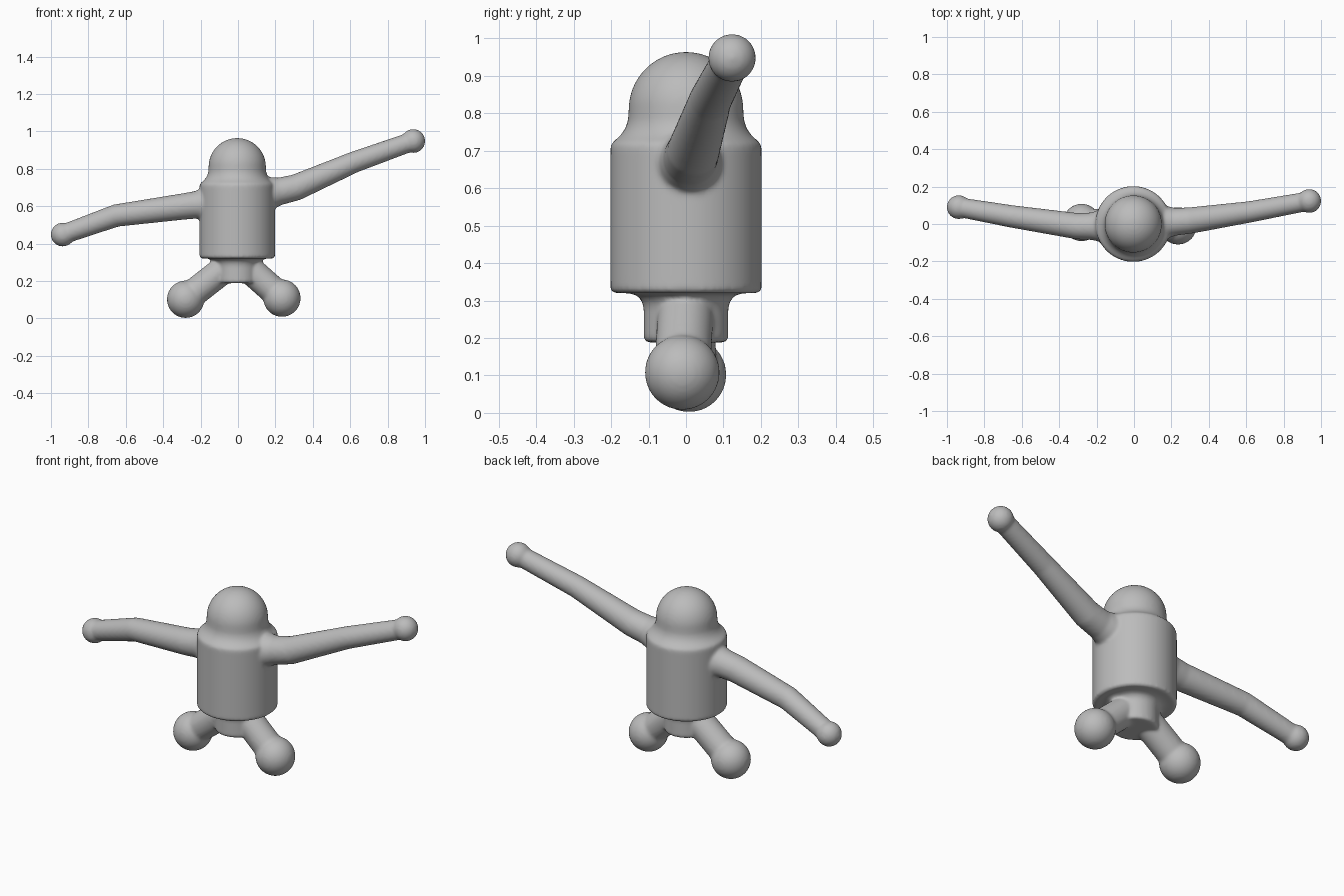
import bpy, bmesh, math
from mathutils import Matrix, Vector

old = bpy.data.objects.get("Cube")
if old:
    bpy.data.objects.remove(old)

clay = bpy.data.materials.new("plain grey")
clay.use_nodes = True
grey = (0.5, 0.5, 0.5, 1)
clay.diffuse_color = grey
clay.node_tree.nodes["Principled BSDF"].inputs["Base Color"].default_value = grey


def finish(name, bm):
    bmesh.ops.recalc_face_normals(bm, faces=bm.faces)
    mesh = bpy.data.meshes.new(name)
    bm.to_mesh(mesh)
    bm.free()
    mesh.materials.append(clay)
    ob = bpy.data.objects.new(name, mesh)
    bpy.context.collection.objects.link(ob)
    return ob


def lathe(name, profile, x):
    """Revolve (radius, height) points about an upright axis."""
    bm = bmesh.new()
    vs = [bm.verts.new((x + r, 0, z)) for r, z in profile]
    edges = [bm.edges.new(pair) for pair in zip(vs, vs[1:])]
    bmesh.ops.spin(bm, geom=vs + edges, cent=(x, 0, 0), axis=(0, 0, 1),
                   angle=math.tau, steps=96, use_merge=True)
    bmesh.ops.remove_doubles(bm, verts=bm.verts, dist=1e-5)
    return finish(name, bm)


def limb(name, points, end_radius):
    """Tapered rounded segments through (x, y, z, radius) points, with a ball end."""
    bm = bmesh.new()
    for a, b in zip(points, points[1:]):
        p, q = Vector(a[:3]), Vector(b[:3])
        turn = (q - p).to_track_quat("Z", "Y").to_matrix().to_4x4()
        bmesh.ops.create_cone(bm, cap_ends=True, segments=48, radius1=a[3], radius2=b[3],
                              depth=(q - p).length,
                              matrix=Matrix.Translation((p + q) / 2) @ turn)
    balls = [(p, p[3]) for p in points[2:-1]] + [(points[-1], end_radius)]
    for p, r in balls:
        bmesh.ops.create_uvsphere(bm, u_segments=48, v_segments=24, radius=r,
                                  matrix=Matrix.Translation(p[:3]))
    return finish(name, bm)


# Pelvis, barrel body, neck fillet and domed head in one turned profile
head_r, head_z = 0.153, 0.811
profile = [(0, 0.188), (0.105, 0.188), (0.113, 0.196), (0.113, 0.28), (0.118, 0.3),
           (0.132, 0.315), (0.155, 0.32), (0.192, 0.32), (0.202, 0.328),
           (0.202, 0.708), (0.199, 0.72), (0.19, 0.728), (0.175, 0.741),
           (0.163, 0.758), (0.155, 0.78)]
for i in range(25):
    t = math.pi / 2 * i / 24
    profile.append((head_r * math.cos(t), head_z + head_r * math.sin(t)))
torso = lathe("torso_and_head", profile, -0.004)

# Arms: flared shoulder, sleeve, elbow, wrist, ball hand
left_arm = limb("left_arm", [(0.17, 0.01, 0.67, 0.088), (0.225, 0.012, 0.68, 0.073),
                             (0.31, 0.02, 0.70, 0.07), (0.62, 0.065, 0.835, 0.057),
                             (0.937, 0.123, 0.948, 0.051)], 0.064)
right_arm = limb("right_arm", [(-0.17, -0.01, 0.612, 0.088), (-0.23, -0.012, 0.606, 0.073),
                               (-0.3, -0.012, 0.597, 0.07), (-0.65, 0.04, 0.55, 0.06),
                               (-0.937, 0.09, 0.448, 0.052)], 0.064)

# Legs with ball feet
left_leg = limb("left_leg", [(0.03, 0, 0.29, 0.075), (0.235, -0.01, 0.108, 0.075)], 0.1)
right_leg = limb("right_leg", [(-0.04, 0, 0.29, 0.075), (-0.28, 0.008, 0.102, 0.075)], 0.1)

# Fuse the parts into one softly blended body
bpy.ops.object.select_all(action="DESELECT")
for ob in (torso, left_arm, right_arm, left_leg, right_leg):
    ob.select_set(True)
bpy.context.view_layer.objects.active = torso
bpy.ops.object.join()
torso.name = "blended_figure"
fuse = torso.modifiers.new("fuse", "REMESH")
fuse.mode = "VOXEL"
fuse.voxel_size = 0.008
fuse.use_smooth_shade = True
soften = torso.modifiers.new("soften", "SMOOTH")
soften.factor = 0.5
soften.iterations = 8
